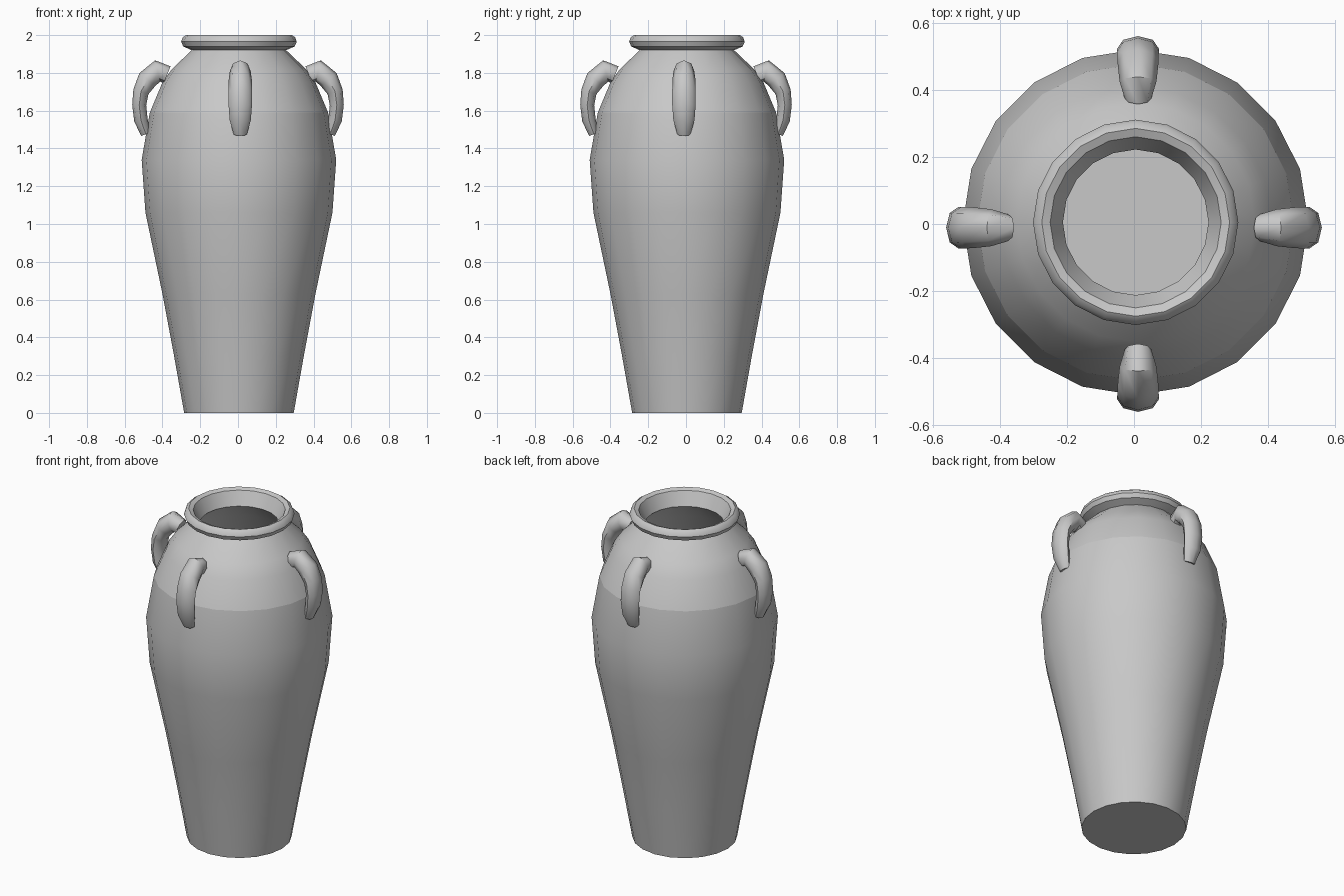
import bpy, bmesh
from math import cos, sin, pi, radians
from mathutils import Vector, Matrix

cube = bpy.data.objects.get("Cube")
if cube:
    bpy.data.objects.remove(cube, do_unlink=True)

SIDES = 20
SEAM = 1.59
CENTRE = 0.005

clay = bpy.data.materials.new("grey clay")
clay.use_nodes = True
clay.diffuse_color = (0.58, 0.58, 0.58, 1)
clay.node_tree.nodes["Principled BSDF"].inputs["Base Color"].default_value = clay.diffuse_color


def finish(name, bm, angle):
    """Turn a bmesh into a smooth-shaded object with sharp creases."""
    bmesh.ops.recalc_face_normals(bm, faces=bm.faces)
    mesh = bpy.data.meshes.new(name)
    bm.to_mesh(mesh)
    bm.free()
    mesh.materials.append(clay)
    obj = bpy.data.objects.new(name, mesh)
    bpy.context.collection.objects.link(obj)
    bpy.ops.object.select_all(action='DESELECT')
    obj.select_set(True)
    bpy.context.view_layer.objects.active = obj
    bpy.ops.object.shade_smooth_by_angle(angle=radians(angle))
    return obj


def skin(bm, rings):
    """Bridge rings of vertices and cap both ends."""
    for a, b in zip(rings, rings[1:]):
        n = len(a)
        for i in range(n):
            j = (i + 1) % n
            bm.faces.new((a[i], a[j], b[j], b[i]))
    bm.faces.new(rings[0])
    bm.faces.new(rings[-1])


def lathe(name, profile):
    bm = bmesh.new()
    rings = [[bm.verts.new((CENTRE + r * cos(2 * pi * i / SIDES),
                            CENTRE + r * sin(2 * pi * i / SIDES), z))
              for i in range(SIDES)] for r, z in profile]
    skin(bm, rings)
    return finish(name, bm, 38)


# Hollow jar: outer wall, rolled rim, then inner wall down to the floor
outer = [(0.29, 0), (0.345, 0.31), (0.405, 0.63), (0.495, 1.06), (0.515, 1.34),
         (0.472, SEAM), (0.405, 1.75), (0.355, 1.82), (0.25, 1.92)]
rim = [(0.295, 1.94), (0.306, 1.965), (0.298, 1.988), (0.28, 2.0), (0.255, 1.99)]
inner = [(0.217, 1.91), (0.33, 1.8), (0.44, SEAM), (0.483, 1.34), (0.463, 1.06),
         (0.375, 0.63), (0.26, 0.03)]
jar = lathe("jar_body", outer + rim + inner)

# Crease where the shoulder meets the belly, and under the rim
for edge in jar.data.edges:
    a, b = (jar.data.vertices[i].co for i in edge.vertices)
    if any(abs(a.z - z) < 1e-4 and abs(b.z - z) < 1e-4 for z in (SEAM, 1.92)):
        edge.use_edge_sharp = True

# Looped handle: path points are (radius, height, thickness, half width)
PATH = [(0.375, 1.79, 0.048, 0.04), (0.425, 1.81, 0.058, 0.055),
        (0.48, 1.765, 0.054, 0.061), (0.514, 1.70, 0.042, 0.062),
        (0.523, 1.63, 0.037, 0.062), (0.514, 1.55, 0.036, 0.056),
        (0.488, 1.475, 0.026, 0.035)]


def handle(name, turn, offset):
    bm = bmesh.new()
    pts = [Vector((r, 0, z)) for r, z, _, _ in PATH]
    rings = []
    for k, (_, _, thick, wide) in enumerate(PATH):
        along = (pts[min(k + 1, len(pts) - 1)] - pts[max(k - 1, 0)]).normalized()
        out = Vector((-along.z, 0, along.x))
        rings.append([bm.verts.new(pts[k] + out * thick * cos(i * pi / 4)
                                   + Vector((0, wide * sin(i * pi / 4), 0)))
                      for i in range(8)])
    skin(bm, rings)
    bm.transform(Matrix.Translation(offset) @ Matrix.Rotation(turn, 4, 'Z'))
    finish(name, bm, 50)


for k, side in enumerate(("left", "back", "right", "front")):
    shift = Vector((0, -0.011, 0)) if k % 2 == 0 else Vector((0.012, 0, 0))
    handle(side + "_handle", k * pi / 2, shift)
